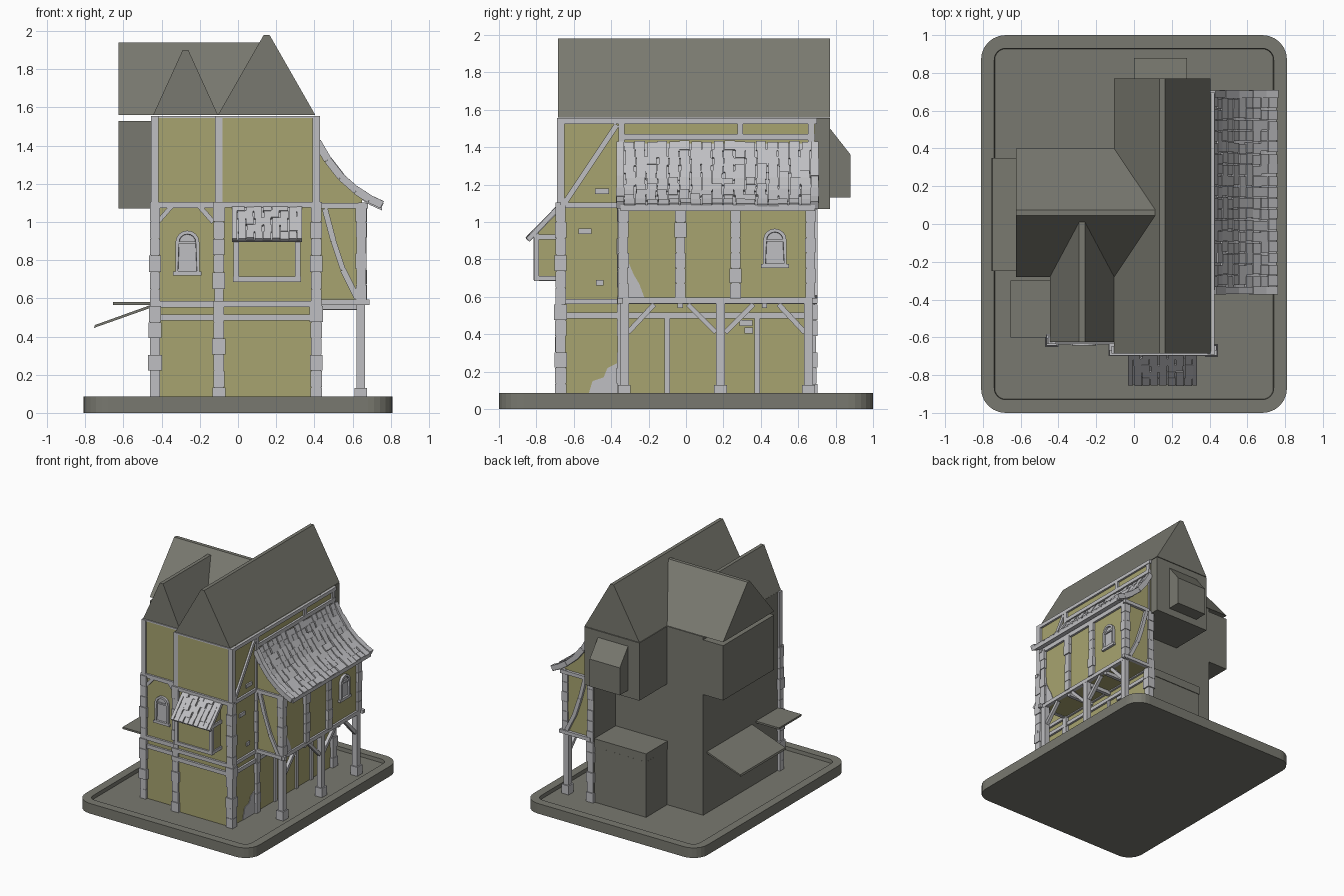
import bpy, bmesh, math, random
from mathutils import Vector, Matrix

random.seed(4)
cube = bpy.data.objects.get("Cube")
if cube:
    bpy.data.objects.remove(cube, do_unlink=True)


def material(name, rgb):
    m = bpy.data.materials.new(name)
    m.use_nodes = True
    m.diffuse_color = (*rgb, 1)
    node = next(n for n in m.node_tree.nodes if n.type == 'BSDF_PRINCIPLED')
    node.inputs["Base Color"].default_value = (*rgb, 1)
    node.inputs["Roughness"].default_value = 0.9
    return m


GREY = material("dark grey", (0.19, 0.19, 0.16))
PLASTER = material("olive plaster", (0.39, 0.37, 0.16))
STONE = material("pale stone", (0.52, 0.52, 0.54))


def finish(bm, name, mats, rule=None):
    bmesh.ops.recalc_face_normals(bm, faces=bm.faces)
    bm.normal_update()
    if rule:
        for f in bm.faces:
            f.material_index = rule(f.normal)
    me = bpy.data.meshes.new(name)
    bm.to_mesh(me)
    bm.free()
    for m in mats:
        me.materials.append(m)
    ob = bpy.data.objects.new(name, me)
    bpy.context.collection.objects.link(ob)
    return ob


def add_box(bm, centre, size, rot=None):
    mat = Matrix.Translation(centre) @ (rot or Matrix.Identity(4)) @ Matrix.Diagonal((*size, 1))
    return bmesh.ops.create_cube(bm, size=1, matrix=mat)


def block(name, x, y, z, mats, rule=None):
    bm = bmesh.new()
    add_box(bm, [(a + b) / 2 for a, b in (x, y, z)], [b - a for a, b in (x, y, z)])
    return finish(bm, name, mats, rule)


def prism(name, pts, axis, a, b, mats, rule=None):
    # extrude a (horizontal, z) outline along x or y
    bm = bmesh.new()
    at = (lambda p, d: (p[0], d, p[1])) if axis == 'y' else (lambda p, d: (d, p[0], p[1]))
    face = bm.faces.new([bm.verts.new(at(p, a)) for p in pts])
    new = bmesh.ops.extrude_face_region(bm, geom=[face])['geom']
    d = Vector(at((0, 0), b - a))
    bmesh.ops.translate(bm, vec=d, verts=[v for v in new if isinstance(v, bmesh.types.BMVert)])
    return finish(bm, name, mats, rule)


def add_beam(bm, p, q, w):
    p, q = Vector(p), Vector(q)
    rot = (q - p).to_track_quat('Z', 'X').to_matrix().to_4x4()
    add_box(bm, (p + q) / 2, (w, w, (q - p).length), rot)


def beams(name, segments, w=0.035):
    bm = bmesh.new()
    for p, q in segments:
        add_beam(bm, p, q, w * random.uniform(0.92, 1.08))
    return finish(bm, name, [STONE])


def quoin_post(name, x, y, z0, z1, w):
    # stacked blocks of uneven width
    bm = bmesh.new()
    n = max(2, round((z1 - z0) / 0.085))
    h = (z1 - z0) / n
    for i in range(n):
        s = w * random.uniform(0.84, 1.18)
        add_box(bm, (x, y, z0 + h * (i + 0.5)), (s, s, h * 0.97))
    add_box(bm, (x, y, (z0 + z1) / 2), (w * 0.8, w * 0.8, z1 - z0))
    return finish(bm, name, [STONE])


def front_side(n):
    return 1 if n.y < -0.5 or n.x > 0.5 else 0


# Base tray with a raised rim
bm = bmesh.new()
add_box(bm, (0, 0, 0.0425), (1.62, 2, 0.085))
uprights = [e for e in bm.edges if abs(e.verts[0].co.z - e.verts[1].co.z) > 0.05]
bmesh.ops.bevel(bm, geom=uprights, offset=0.13, segments=6, profile=0.5, affect='EDGES')
bm.normal_update()
top = [f for f in bm.faces if f.normal.z > 0.9]
bmesh.ops.inset_region(bm, faces=top, thickness=0.07)
bmesh.ops.inset_region(bm, faces=top, thickness=0.003, depth=-0.03)
finish(bm, "base", [GREY])

# House bodies
WALLS = [GREY, PLASTER]
G = 0.05
block("main_lower_body", (-0.105, 0.41), (-0.68, 0.40), (G, 1.08), WALLS, front_side)
block("main_upper_body", (-0.105, 0.41), (-0.68, 0.69), (1.07, 1.555), WALLS, front_side)
block("main_upper_back", (-0.105, 0.405), (0.69, 0.77), (1.07, 1.555), [GREY])
block("side_wall", (0.375, 0.41), (0.39, 0.69), (G, 1.08), WALLS, front_side)
block("left_body", (-0.44, -0.1), (-0.62, 0.40), (G, 1.555), WALLS, lambda n: int(n.y < -0.5))
block("left_overhang", (-0.625, -0.43), (-0.28, 0.40), (1.07, 1.53), [GREY])
block("back_porch", (-0.105, 0.40), (0.39, 0.68), (G, 0.52), [GREY])
block("back_porch_top", (-0.107, 0.40), (0.39, 0.683), (0.522, 0.59), [GREY])
prism("back_bay", [(0.76, 1.13), (0.88, 1.13), (0.88, 1.36), (0.77, 1.5), (0.76, 1.5)], 'x', 0, 0.28, [GREY])

# Roofs with narrow flat ridges


def roof(name, a, b, z, axis, start, end, flat=0.015):
    m = (a + b) / 2
    prism(name, [(a, 1.56), (b, 1.56), (m + flat, z), (m - flat, z)], axis, start, end, [GREY])


roof("main_roof", -0.105, 0.405, 1.98, 'y', -0.685, 0.77)
roof("left_front_roof", -0.445, -0.105, 1.9, 'y', -0.625, 0.05)
roof("cross_roof", -0.28, 0.40, 1.94, 'x', -0.625, 0.115)

# Left side canopies
block("flat_canopy", (-0.655, -0.43), (-0.60, -0.30), (0.565, 0.58), [GREY])
prism("sloped_canopy", [(-0.43, 0.56), (-0.755, 0.445), (-0.75, 0.46), (-0.43, 0.575)], 'y', -0.25, 0.35, [GREY])

# Side wing on posts, under a curved roof
curve = [(0.415, 1.42), (0.47, 1.325), (0.54, 1.235), (0.62, 1.165), (0.69, 1.12), (0.755, 1.09)]
wing = [(0.41, 0.57), (0.65, 0.57), (0.65, 1.12)] + [(x, z - 0.02) for x, z in curve[3::-1]]
prism("wing_body", wing, 'y', -0.35, 0.68, [PLASTER])
under = [(x, z - 0.03) for x, z in reversed(curve)]
prism("wing_roof_slab", curve + under, 'y', -0.35, 0.69, [STONE])


def tiles(name, path, axis, a, b, rows, cols):
    # rows of uneven tiles laid down a sloping path
    bm = bmesh.new()
    lengths = [math.dist(p, q) for p, q in zip(path, path[1:])]
    step = sum(lengths) / rows
    for r in range(rows):
        d, i = step * (r + 0.5), 0
        while d > lengths[i] and i < len(lengths) - 1:
            d -= lengths[i]
            i += 1
        (h0, z0), (h1, z1) = path[i], path[i + 1]
        t = d / lengths[i]
        h, z = h0 + (h1 - h0) * t, z0 + (z1 - z0) * t
        slope = math.atan2(z1 - z0, h1 - h0)
        width = (b - a) / cols
        for c in range(cols):
            u = a + width * (c + 0.5) + random.uniform(-0.1, 0.1) * width
            size = (step * random.uniform(0.98, 1.2), width * random.uniform(0.84, 0.95), 0.016)
            lift = random.uniform(0.002, 0.01)
            if axis == 'y':
                add_box(bm, (h, u, z + lift), size, Matrix.Rotation(-slope + 0.08, 4, 'Y'))
            else:
                add_box(bm, (u, h, z + lift), (size[1], size[0], size[2]), Matrix.Rotation(slope, 4, 'X'))
    finish(bm, name, [STONE])


tiles("wing_roof_tiles", curve, 'y', -0.33, 0.67, 10, 17)
for label, y in (("front", -0.352), ("back", 0.688)):
    beams("wing_roof_trim_" + label, [((p[0], y, p[1]), (q[0], y, q[1])) for p, q in zip(curve, curve[1:])], 0.042)
    beams("wing_end_frame_" + label, [
        ((0.43, y, 1.085), (0.68, y, 1.085)), ((0.40, y, 0.58), (0.69, y, 0.58)),
        ((0.455, y, 1.07), (0.5, y, 0.9)), ((0.5, y, 0.9), (0.55, y, 0.75)), ((0.55, y, 0.75), (0.625, y, 0.6))], 0.03)

# Wing posts, arcade columns and braces
for i, y in enumerate((-0.335, -0.03, 0.265, 0.665)):
    quoin_post(f"wing_post_{i}", 0.645, y, 0.59, 1.08, 0.055)
for i, y in enumerate((-0.33, 0.185, 0.655)):
    block(f"arcade_column_{i}", (0.62, 0.665), (y - 0.024, y + 0.024), (G, 0.57), [STONE])
    block(f"arcade_foot_{i}", (0.61, 0.675), (y - 0.034, y + 0.034), (G, 0.13), [STONE])
beams("arcade_braces", [((0.642, y, 0.41), (0.642, y + d, 0.56))
                        for y, d in ((-0.31, 0.14), (0.16, -0.15), (0.21, 0.15), (0.635, -0.14))], 0.026)
beams("arcade_cross_beams", [((0.40, y, 0.555), (0.65, y, 0.555)) for y in (-0.03, 0.185, 0.42)], 0.03)
beams("wing_beams", [((0.65, -0.37, z), (0.65, 0.70, z)) for z in (0.58, 1.085)], 0.034)

# Corner and wall posts
for label, x, y, w in (("left", -0.435, -0.615, 0.055), ("middle", -0.1, -0.665, 0.055),
                       ("right", 0.41, -0.67, 0.055), ("wing_corner", 0.41, -0.345, 0.045),
                       ("back_corner", 0.405, 0.67, 0.05)):
    quoin_post(label + "_lower_post", x, y, G, 0.56, w + 0.008)
    quoin_post(label + "_middle_post", x, y, 0.56, 1.09, w)
    block(label + "_upper_post", (x - w * .36, x + w * .36), (y - w * .36, y + w * .36), (1.09, 1.555), [STONE])
for i, y in enumerate((-0.1, 0.185, 0.38)):
    block(f"side_lower_post_{i}", (0.40, 0.425), (y - 0.015, y + 0.015), (G, 0.5), [STONE])

# Horizontal timbers on the front and the side
beams("front_beams", [(a, b) for z in (0.5, 0.57, 1.09) for a, b in (
    ((-0.46, -0.62, z), (-0.1, -0.62, z)), ((-0.13, -0.682, z), (0.44, -0.682, z)))], 0.032)
beams("eaves_front", [((-0.44, -0.62, 1.55), (-0.1, -0.62, 1.55)), ((-0.1, -0.68, 1.55), (0.41, -0.68, 1.55))], 0.012)
beams("side_beams", [((0.412, -0.69, z), (0.412, e, z)) for z, e in
                     ((0.5, 0.7), (0.575, 0.7), (1.09, -0.35), (1.54, 0.70))]
      + [((0.412, -0.35, 1.455), (0.412, 0.69, 1.455)), ((0.412, 0.29, 1.45), (0.412, 0.29, 1.54))], 0.03)
beams("side_brace", [((0.412, -0.65, 1.1), (0.412, -0.37, 1.52))], 0.028)
beams("front_small_braces", [((-0.42, -0.62, 1.0), (-0.35, -0.62, 1.08)),
                             ((-0.13, -0.62, 1.0), (-0.2, -0.62, 1.08))], 0.024)

# Front bay with a tiled lean-to roof
block("front_bay", (-0.01, 0.315), (-0.80, -0.67), (0.70, 0.95), [PLASTER])
bay_slope = [(-0.675, 1.085), (-0.85, 0.905)]
prism("front_bay_gable", [(-0.67, 0.94), (-0.80, 0.94), (-0.67, 1.07)], 'x', -0.01, 0.315, [PLASTER])
prism("front_bay_roof", bay_slope + [(-0.835, 0.895), (-0.675, 1.06)], 'x', -0.025, 0.325, [STONE])
tiles("front_bay_tiles", bay_slope, 'x', -0.005, 0.31, 5, 7)
beams("front_bay_frame", [((x, -0.80, 0.69), (x, -0.80, 0.94)) for x in (-0.008, 0.313)]
      + [((-0.025, -0.80, z), (0.33, -0.80, z)) for z in (0.70, 0.92)]
      + [((x, -0.80, z), (x, -0.68, z)) for x in (-0.008, 0.313) for z in (0.70, 0.92)]
      + [((x, -0.675, 1.085), (x, -0.845, 0.905)) for x in (-0.018, 0.322)], 0.027)


# Arched windows with a recessed pane
def window(name, axis, c, z0, z1, w, wall, out):
    r = w / 2
    arch = [(c + r * math.cos(t * math.pi / 8), z1 - r + r * math.sin(t * math.pi / 8)) for t in range(9)]
    ob = prism(name, [(c + r, z0)] + arch + [(c - r, z0)], axis, wall, wall + out * 0.022, [STONE])
    bm = bmesh.new()
    bm.from_mesh(ob.data)
    face = max(bm.faces, key=lambda f: (f.normal.x if axis == 'x' else -f.normal.y))
    bmesh.ops.inset_region(bm, faces=[face], thickness=0.018)
    bmesh.ops.inset_region(bm, faces=[face], thickness=0.002, depth=-0.015)
    bm.to_mesh(ob.data)
    bm.free()
    d = wall + out * 0.012
    at = (lambda h, z: (h, d, z)) if axis == 'y' else (lambda h, z: (d, h, z))
    beams(name + "_sill", [(at(c - r - 0.012, z), at(c + r + 0.012, z)) for z in (z0, )], 0.02)
    beams(name + "_bar", [(at(c - r + 0.01, z1 - r), at(c + r - 0.01, z1 - r))], 0.012)


window("front_window", 'y', -0.265, 0.73, 0.955, 0.125, -0.62, -1)
window("side_window", 'x', 0.475, 0.765, 0.965, 0.125, 0.65, 1)

# Exposed bricks and worn plaster patches
for i, (x, y, z, w) in enumerate(((0.41, -0.45, 1.165, 0.075), (0.41, -0.54, 0.95, 0.07), (0.41, -0.46, 0.675, 0.04),
                                  (0.41, 0.32, 0.46, 0.07), (0.41, 0.335, 0.42, 0.045))):
    block(f"brick_{i}", (x - 0.01, x + 0.012), (y - w / 2, y + w / 2), (z - 0.015, z + 0.015), [STONE])
prism("worn_patch_upper", [(-0.31, 0.59), (-0.22, 0.59), (-0.25, 0.67), (-0.28, 0.72), (-0.31, 0.79)],
      'x', 0.648, 0.654, [STONE])
prism("worn_patch_lower", [(-0.53, G), (-0.36, G), (-0.36, 0.25), (-0.42, 0.22), (-0.44, 0.17), (-0.5, 0.15)],
      'x', 0.407, 0.414, [STONE])
